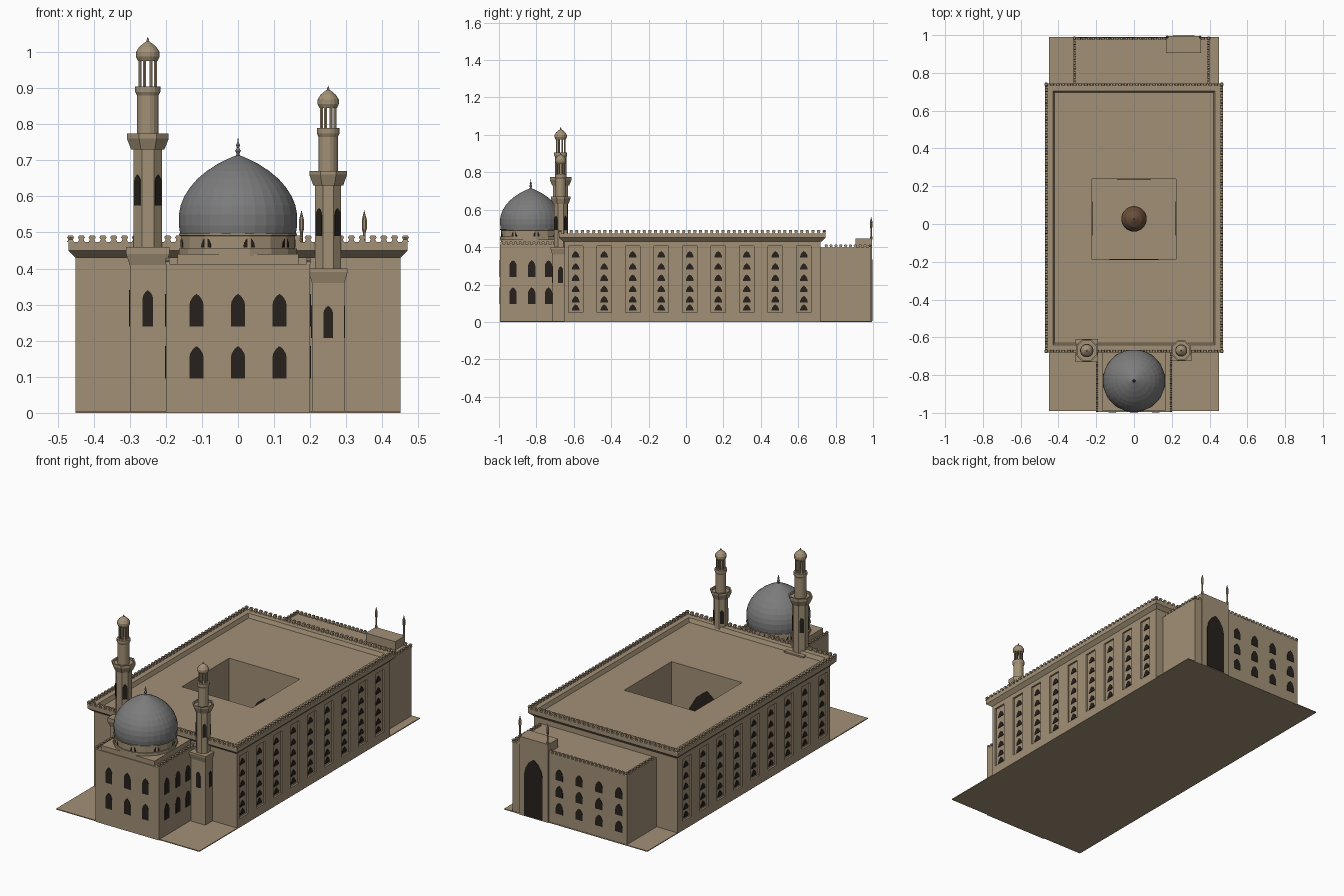
import bpy, bmesh, math
from math import sin, cos, pi

if "Cube" in bpy.data.objects:
    bpy.data.objects.remove(bpy.data.objects["Cube"])


def mat(name, c):
    m = bpy.data.materials.new(name)
    m.diffuse_color = (*c, 1)
    m.use_nodes = True
    m.node_tree.nodes["Principled BSDF"].inputs["Base Color"].default_value = m.diffuse_color
    return m


STONE = mat("sandstone", (0.36, 0.28, 0.18))
DARK = mat("dark_opening", (0.02, 0.015, 0.012))
LEAD = mat("lead_grey", (0.2, 0.2, 0.2))
WOOD = mat("brown_wood", (0.14, 0.075, 0.04))


def finish(bm, name, m=STONE):
    bmesh.ops.remove_doubles(bm, verts=bm.verts, dist=1e-5)
    bmesh.ops.recalc_face_normals(bm, faces=bm.faces)
    me = bpy.data.meshes.new(name)
    bm.to_mesh(me)
    bm.free()
    me.materials.append(m)
    ob = bpy.data.objects.new(name, me)
    bpy.context.collection.objects.link(ob)
    return ob


def add_box(bm, x0, x1, y0, y1, z0, z1):
    v = bmesh.ops.create_cube(bm, size=1)["verts"]
    for p in v:
        p.co = (x0 if p.co.x < 0 else x1, y0 if p.co.y < 0 else y1, z0 if p.co.z < 0 else z1)


def boxes(name, *dims, m=STONE):
    bm = bmesh.new()
    for d in dims:
        add_box(bm, *d)
    return finish(bm, name, m)


def ring(name, loops):
    """Closed rectangular ring: each loop is (x0, x1, y0, y1, z)."""
    bm = bmesh.new()
    ls = [[bm.verts.new(p) for p in ((a, c, z), (b, c, z), (b, d, z), (a, d, z))] for a, b, c, d, z in loops]
    for i, l in enumerate(ls):
        n = ls[(i + 1) % len(ls)]
        for j in range(4):
            bm.faces.new((l[j], l[(j + 1) % 4], n[(j + 1) % 4], n[j]))
    return finish(bm, name)


def lathe(bm, x, y, profile, n):
    """Revolve (radius, z) pairs with a flat side facing front; radius is across flats for low n."""
    k = 1 / cos(pi / n)
    rows = [[bm.verts.new((x + r * k * cos(2 * pi * (i + .5) / n), y + r * k * sin(2 * pi * (i + .5) / n), z))
             for i in range(n)] for r, z in profile]
    for a, b in zip(rows, rows[1:]):
        for i in range(n):
            bm.faces.new((a[i], a[(i + 1) % n], b[(i + 1) % n], b[i]))
    for row, (r, z) in ((rows[0], profile[0]), (rows[-1], profile[-1])):
        if r > 0:
            bm.faces.new(row)


def prism(bm, pts, o, ang, depth):
    """Extrude a (u, z) outline set at o, facing the azimuth ang in degrees."""
    a = math.radians(ang)
    rows = [[bm.verts.new((o[0] - sin(a) * u + cos(a) * d, o[1] + cos(a) * u + sin(a) * d, o[2] + z))
             for u, z in pts] for d in (-depth / 2, depth / 2)]
    n = len(pts)
    for r in rows:
        bm.faces.new(r)
    for i in range(n):
        bm.faces.new((rows[0][i], rows[0][(i + 1) % n], rows[1][(i + 1) % n], rows[1][i]))


def arches(name, spots, w, h):
    """Dark pointed arches; spots are (x, y, sill z, facing angle)."""
    right = [(w / 2, 0), (w / 2, h - .8 * w), (w * .43, h - .5 * w), (w * .25, h - .2 * w)]
    pts = right + [(0, h)] + [(-u, z) for u, z in reversed(right)]
    bm = bmesh.new()
    for x, y, z, a in spots:
        prism(bm, pts, (x, y, z), a, .004)
    return finish(bm, name, DARK)


def merlons(name, lines, z, step, s):
    """Crenellation teeth along (x0, y0, x1, y1) lines."""
    half = [(.5, 0), (.3, .35), (.5, .65), (.3, .95)]
    pts = [(u * s, v * s) for u, v in half + [(-u, v) for u, v in reversed(half)]]
    bm = bmesh.new()
    for x0, y0, x1, y1 in lines:
        n = round(math.hypot(x1 - x0, y1 - y0) / step)
        ang = math.degrees(math.atan2(y1 - y0, x1 - x0)) + 90
        for i in range(n + 1):
            t = i / n
            prism(bm, pts, (x0 + (x1 - x0) * t, y0 + (y1 - y0) * t, z), ang, s * .6)
    return finish(bm, name)


# ground slab
boxes("ground_slab", (-.45, .45, -.99, .99, 0, .005))

# main block around the open courtyard, then cornice and parapet
COURT = (-.222, .222, -.187, .238)
ring("main_block", [(-.44, .44, -.65, .72, 0), (-.44, .44, -.65, .72, .452), (*COURT, .452), (*COURT, 0)])
ring("main_cornice", [(-.45, .45, -.655, .725, .43), (-.47, .47, -.68, .745, .45), (-.47, .47, -.68, .745, .474),
                      (-.43, .43, -.64, .705, .474), (-.42, .42, -.63, .695, .45)])
X, Y0, Y1 = .464, -.674, .739
merlons("main_merlons", [(-X, Y0, X, Y0), (-X, Y1, X, Y1), (-X, Y0, -X, Y1), (X, Y0, X, Y1)], .473, .03, .02)

# side walls: piers between recessed window bays
BAYS = [-.59 + .1525 * i for i in range(9)]
edges = [-.65] + [b + s * .038 for b in BAYS for s in (-1, 1)] + [.72]
piers = []
for s in (-1, 1):
    a, b = sorted((s * .438, s * .45))
    piers += [(a, b, edges[i], edges[i + 1], 0, .44) for i in range(0, len(edges), 2)]
    piers += [(a, b, y - .038, y + .038, z0, z1) for y in BAYS for z0, z1 in ((0, .05), (.405, .44))]
boxes("side_piers", *piers)
arches("side_windows", [(s * .441, y, z, 90 - 90 * s) for s in (-1, 1) for y in BAYS
                        for z in (.06, .105, .16, .22, .28, .345)], .042, .034)

# courtyard arches and fountain
arches("courtyard_side_arches", [(-.222, .03, .005, 0), (.222, .03, .005, 180), (0, .238, .005, 270)], .18, .28)
arches("courtyard_main_arch", [(0, -.187, .005, 90)], .26, .34)
bm = bmesh.new()
lathe(bm, 0, .027, [(.06, .004), (.06, .02), (.045, .02), (.045, .1), (.062, .1), (.062, .11)], 8)
finish(bm, "fountain_base")
bm = bmesh.new()
lathe(bm, 0, .027, [(.067, .11), (.067, .125), (.06, .15), (.042, .175), (.018, .19), (.004, .197), (.004, .215), (0, .22)], 24)
finish(bm, "fountain_dome", WOOD)

# tomb chamber
CY = -.83
boxes("tomb_chamber", (-.2, .2, -.995, -.64, 0, .413), (-.168, .168, -.99, -.66, .41, .44))
merlons("tomb_merlons", [(s * .195, -.985, s * .195, -.69) for s in (-1, 1)], .412, .025, .018)
rows = (.095, .24)
arches("tomb_windows", [(x, -.995, z, 270) for x in (-.115, 0, .115) for z in rows]
       + [(s * .2, y, z, 90 - 90 * s) for s in (-1, 1) for y in (-.925, -.825, -.735) for z in rows], .04, .09)
bm = bmesh.new()
lathe(bm, 0, CY, [(.164, .435), (.164, .456), (.158, .456), (.158, .49), (.164, .492), (.164, .497)], 16)
finish(bm, "dome_drum")
arches("drum_windows", [(.158 * cos(math.radians(a)), CY + .158 * sin(math.radians(a)), .458, a)
                        for a in [11.25 + 45 * i for i in range(8)]], .032, .03)
bm = bmesh.new()
lathe(bm, 0, CY, [(.16, .495), (.164, .52), (.164, .55), (.159, .575), (.149, .6), (.133, .625), (.112, .649),
                  (.087, .67), (.058, .689), (.03, .703), (.01, .712), (0, .714)], 32)
finish(bm, "great_dome", LEAD)
bm = bmesh.new()
lathe(bm, 0, CY, [(.01, .705), (.004, .718), (.008, .726), (.003, .735), (.006, .742), (.002, .75), (0, .765)], 12)
finish(bm, "dome_finial", LEAD)


def minaret(side, x, k, base, shaft, b0, b1, g0, g1, top):
    y = -.67
    # square base with flared head
    bm = bmesh.new()
    lathe(bm, x, y, [(.05 * k, 0), (.05 * k, base), (.06 * k, base + .03), (.06 * k, shaft), (.04 * k, shaft)], 4)
    finish(bm, side + "_minaret_base")
    # octagonal shaft and balcony
    bm = bmesh.new()
    lathe(bm, x, y, [(.04 * k, shaft - .01), (.04 * k, b0), (.046 * k, b0), (.058 * k, b0 + .03), (.058 * k, b1),
                     (.05 * k, b1), (.05 * k, b1 - .012), (.03 * k, b1 - .012)], 8)
    finish(bm, side + "_minaret_shaft")
    # round stage with its upper gallery
    bm = bmesh.new()
    lathe(bm, x, y, [(.03 * k, b1 - .015), (.03 * k, g0 - .01), (.035 * k, g0), (.035 * k, g0 + .015),
                     (.029 * k, g0 + .015)], 16)
    for i in range(8):
        a = pi * (i + .5) / 4
        lathe(bm, x + .023 * k * cos(a), y + .023 * k * sin(a), [(.0042, g0 + .01), (.0042, g1 + .005)], 6)
    finish(bm, side + "_minaret_gallery")
    # ribbed cap
    bm = bmesh.new()
    d = (top - g1) / .065
    prof = [(.027, 0), (.033, .012), (.033, .024), (.029, .03), (.024, .038), (.013, .047), (.004, .053), (.003, .058), (0, .065)]
    lathe(bm, x, y, [(r * k, g1 + z * d) for r, z in prof], 16)
    finish(bm, side + "_minaret_cap")
    arches(side + "_minaret_base_windows", [(x + .05 * k * dx, y + .05 * k * dy, base - .17 * k, a)
                                            for dx, dy, a in ((0, -1, 270), (1, 0, 0), (-1, 0, 180))], .03 * k, .1 * k)
    arches(side + "_minaret_shaft_windows", [(x + .04 * k * cos(pi * a / 180), y + .04 * k * sin(pi * a / 180),
                                              b0 - .155 * k, a) for a in (45, 135, 225, 315)], .024 * k, .085 * k)


minaret("left", -.25, 1, .41, .46, .73, .775, .89, .975, 1.042)
minaret("right", .25, .9, .36, .40, .63, .67, .775, .845, .907)

# rear wing with entrance portal
boxes("rear_wing", (-.32, .40, .70, .988, 0, .397))
merlons("rear_merlons", [(-.315, .75, -.315, .983), (.395, .75, .395, .983), (-.315, .983, .16, .983),
                         (.365, .983, .395, .983)], .396, .025, .018)
arches("rear_windows", [(x, .988, z, 90) for x in (.105, -.02, -.145, -.27) for z in (.065, .16, .255)], .045, .065)
boxes("entrance_portal", (.17, .355, .905, .994, 0, .445))
arches("portal_arch", [(.262, .995, .005, 90)], .115, .33)
bm = bmesh.new()
for px in (.176, .35):
    lathe(bm, px, .99, [(.006, .44), (.006, .455), (.004, .46), (.004, .5), (.007, .51), (.007, .535), (.003, .55), (0, .563)], 8)
finish(bm, "portal_pinnacles")
